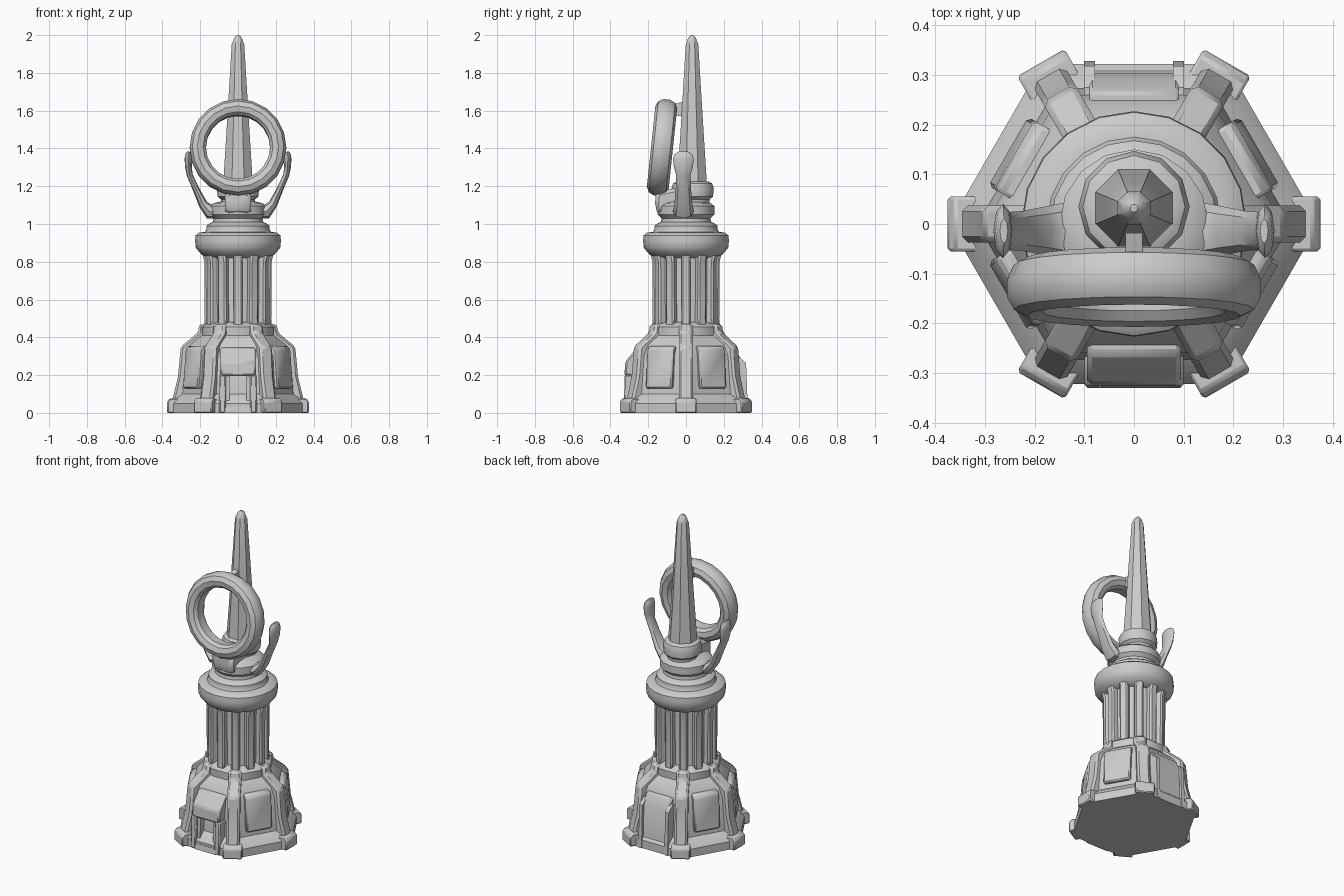
import bpy, bmesh
from math import sin, cos, pi, radians
from mathutils import Vector


def finish(bm, name):
    bmesh.ops.recalc_face_normals(bm, faces=bm.faces[:])
    me = bpy.data.meshes.new(name)
    bm.to_mesh(me)
    bm.free()
    ob = bpy.data.objects.new(name, me)
    bpy.context.collection.objects.link(ob)
    return ob


def skin(bm, rings, closed=False):
    """Join rings of points with quads, then cap the ends unless closed."""
    vs = [[bm.verts.new(p) for p in r] for r in rings]
    n = len(vs[0])
    pairs = list(zip(vs, vs[1:])) + ([(vs[-1], vs[0])] if closed else [])
    for a, b in pairs:
        for i in range(n):
            j = (i + 1) % n
            bm.faces.new((a[i], a[j], b[j], b[i]))
    if not closed:
        bm.faces.new(vs[0])
        bm.faces.new(vs[-1])


def lathe(name, profile, sides, y=0.0, phase=0.0, closed=False):
    bm = bmesh.new()
    rings = []
    for r, z in profile:
        ang = [phase + 2 * pi * i / sides for i in range(sides)]
        rings.append([(r * cos(a), y + r * sin(a), z) for a in ang])
    skin(bm, rings, closed)
    return finish(bm, name)


def radial_slabs(name, profile, width, angles, offsets=(0,), bevel=0.0):
    """Extrude a (radius, height) outline sideways and repeat it around z."""
    bm = bmesh.new()
    for deg in angles:
        a = radians(deg)
        d, t = Vector((cos(a), sin(a), 0)), Vector((-sin(a), cos(a), 0))
        for o in offsets:
            skin(bm, [[d * r + t * (o + s * width / 2) + Vector((0, 0, z))
                       for r, z in profile] for s in (-1, 1)])
    ob = finish(bm, name)
    if bevel:
        m = ob.modifiers.new("soft_edges", 'BEVEL')
        m.width, m.segments, m.limit_method = bevel, 1, 'ANGLE'
    return ob


corners = [60 * i for i in range(6)]
plain_faces = [30, 150, 210, 330]
FRONT, BACK = [270], [90]

# Hexagonal base with sloping roof
lathe("base_body", [(0.372, 0), (0.372, 0.05), (0.35, 0.075), (0.315, 0.10), (0.30, 0.30),
                    (0.275, 0.36), (0.20, 0.42), (0.195, 0.46)], 6)

# Corner buttresses and their feet
radial_slabs("corner_buttresses",
             [(0.10, 0.03), (0.355, 0.03), (0.345, 0.08), (0.318, 0.19), (0.303, 0.35),
              (0.212, 0.425), (0.205, 0.47), (0.10, 0.47)], 0.075, corners, bevel=0.012)
radial_slabs("buttress_feet", [(0.20, 0), (0.375, 0), (0.375, 0.06), (0.36, 0.078), (0.20, 0.078)],
             0.11, corners, bevel=0.006)

# Wall plates on the side faces
radial_slabs("wall_plates", [(0.20, 0.13), (0.293, 0.13), (0.278, 0.335), (0.262, 0.355), (0.20, 0.355)],
             0.16, plain_faces, bevel=0.008)

# Doorway at the front
frame = [(0.20, 0), (0.33, 0), (0.325, 0.20), (0.20, 0.20)]
radial_slabs("door_jambs", frame, 0.035, FRONT, (-0.082, 0.082), 0.006)
radial_slabs("door_lintel", [(0.20, 0.195), (0.326, 0.195), (0.322, 0.27), (0.262, 0.345), (0.20, 0.345)],
             0.19, FRONT, bevel=0.01)
radial_slabs("door_inner_jambs", [(0.20, 0.03), (0.312, 0.03), (0.306, 0.20), (0.20, 0.20)],
             0.022, FRONT, (-0.056, 0.056))
radial_slabs("door_step", [(0.20, 0), (0.33, 0), (0.325, 0.035), (0.20, 0.035)], 0.15, FRONT)

# Tall slab at the back with raised edges
radial_slabs("back_slab", [(0.20, 0), (0.312, 0), (0.303, 0.265), (0.265, 0.33), (0.20, 0.33)],
             0.18, BACK, bevel=0.006)
radial_slabs("back_slab_edges", [(0.20, 0), (0.328, 0), (0.318, 0.265), (0.275, 0.30), (0.20, 0.30)],
             0.022, BACK, (-0.09, 0.09))

# Fluted column
lathe("column_foot", [(0.195, 0.41), (0.197, 0.455), (0.175, 0.472), (0.15, 0.48)], 12, phase=pi / 12)
lathe("column_core", [(0.15, 0.44), (0.145, 0.48), (0.15, 0.86)], 12, phase=pi / 12)
radial_slabs("column_flutes", [(0.12, 0.45), (0.178, 0.46), (0.176, 0.50), (0.178, 0.80),
                               (0.19, 0.85), (0.12, 0.86)],
             0.05, [30 * i for i in range(12)], bevel=0.009)

# Capital and neck
lathe("capital", [(0.15, 0.82), (0.19, 0.835), (0.208, 0.855), (0.224, 0.875), (0.227, 0.91),
                  (0.225, 0.94), (0.205, 0.955), (0.175, 0.958), (0.168, 0.97), (0.168, 0.99),
                  (0.155, 1.0), (0.135, 1.01)], 20)
lathe("neck", [(0.135, 0.99), (0.13, 1.03), (0.15, 1.05), (0.15, 1.095), (0.13, 1.11), (0.09, 1.12)], 16)

# Spire on its collar
lathe("spire_collar", [(0.085, 1.08), (0.09, 1.13), (0.108, 1.145), (0.112, 1.19), (0.103, 1.215),
                       (0.085, 1.225)], 12, y=0.035)
lathe("spire", [(0.085, 1.2), (0.083, 1.24), (0.06, 1.58), (0.036, 1.95), (0.022, 1.985),
                (0.008, 2.0)], 8, y=0.032, phase=pi / 8)

# Leaning ring
ring = lathe("ring", [(0.17, -0.03), (0.185, -0.05), (0.215, -0.058), (0.242, -0.045), (0.256, -0.015),
                      (0.256, 0.02), (0.242, 0.045), (0.215, 0.058), (0.185, 0.05), (0.17, 0.03)],
             20, closed=True)
ring.rotation_euler = (radians(84), 0, 0)
ring.location = (0, -0.127, 1.405)

# Saddle under the ring and small strut from ring to spire
radial_slabs("ring_saddle", [(0.0, 1.04), (0.145, 1.05), (0.165, 1.09), (0.16, 1.17), (0.06, 1.19), (0.0, 1.19)],
             0.14, FRONT, bevel=0.02)
radial_slabs("ring_strut", [(-0.03, 1.56), (0.08, 1.58), (0.08, 1.63), (-0.03, 1.66)], 0.035, FRONT)

# Side arms: x, z, half thickness, half width
stations = [(0.09, 1.065, 0.035, 0.055), (0.15, 1.065, 0.038, 0.055), (0.185, 1.105, 0.024, 0.048),
            (0.225, 1.19, 0.017, 0.04), (0.256, 1.26, 0.016, 0.038), (0.262, 1.30, 0.018, 0.05),
            (0.264, 1.345, 0.019, 0.055), (0.263, 1.37, 0.016, 0.046), (0.262, 1.383, 0.008, 0.025)]
path = [Vector((x, 0, z)) for x, z, _, _ in stations]
rings = []
for i, (x, z, t, w) in enumerate(stations):
    d = (path[min(i + 1, len(path) - 1)] - path[max(i - 1, 0)]).normalized()
    n = Vector((d.z, 0, -d.x))
    rings.append([path[i] + n * t * cos(a) + Vector((0, w * sin(a) - 0.014, 0))
                  for a in [2 * pi * k / 8 for k in range(8)]])
bm = bmesh.new()
skin(bm, rings)
arms = finish(bm, "side_arms")
arms.modifiers.new("mirror", 'MIRROR').use_axis = (True, False, False)

# Smooth shading with sharp edges kept
for ob in bpy.context.collection.objects:
    ob.select_set(True)
    bpy.context.view_layer.objects.active = ob
bpy.ops.object.shade_smooth_by_angle(angle=radians(35))
